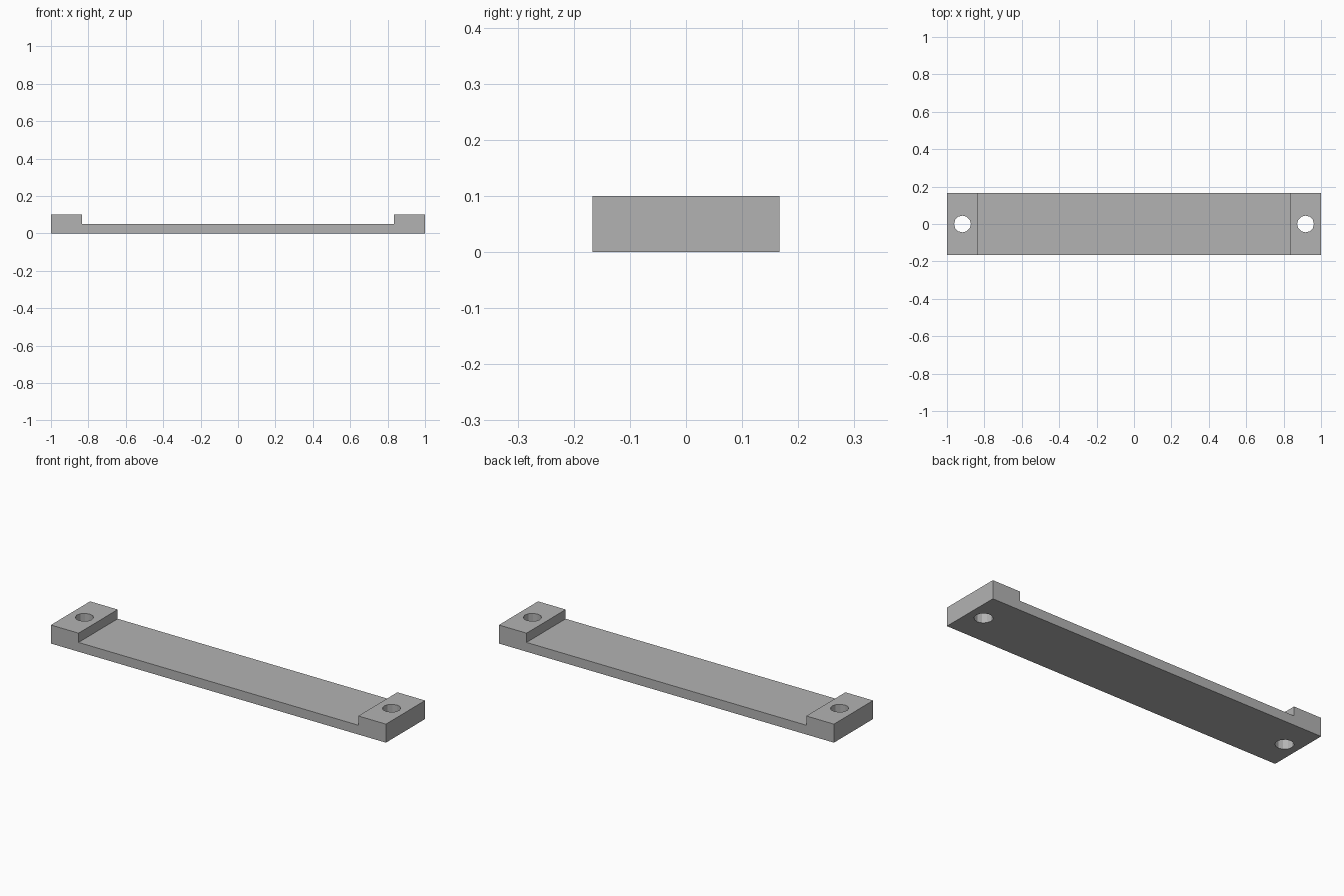
import bpy
import bmesh

if "Cube" in bpy.data.objects:
    bpy.data.objects.remove(bpy.data.objects["Cube"], do_unlink=True)

HALF_WIDTH = 0.167
STEP_X = 0.835
HOLE_X = 0.917
HOLE_RADIUS = 0.045
BASE_Z, PAD_Z = 0.05, 0.1

grey = bpy.data.materials.new("mid grey")
grey.use_nodes = True
colour = (0.45, 0.45, 0.45, 1)
grey.diffuse_color = colour
grey.node_tree.nodes["Principled BSDF"].inputs["Base Color"].default_value = colour

# Mounting bar: stepped side profile swept across the depth
right_half = [(1, 0), (1, PAD_Z), (STEP_X, PAD_Z), (STEP_X, BASE_Z)]
profile = right_half + [(-x, z) for x, z in reversed(right_half)]
bm = bmesh.new()
face = bm.faces.new([bm.verts.new((x, -HALF_WIDTH, z)) for x, z in profile])
swept = bmesh.ops.extrude_face_region(bm, geom=[face])
moved = [v for v in swept["geom"] if isinstance(v, bmesh.types.BMVert)]
bmesh.ops.translate(bm, vec=(0, 2 * HALF_WIDTH, 0), verts=moved)
bmesh.ops.recalc_face_normals(bm, faces=bm.faces)
mesh = bpy.data.meshes.new("mounting_bar")
bm.to_mesh(mesh)
bm.free()
bar = bpy.data.objects.new("mounting_bar", mesh)
bpy.context.collection.objects.link(bar)
mesh.materials.append(grey)

# Screw holes through the raised end pads
for side, name in ((-1, "right"), (1, "left")):
    bpy.ops.mesh.primitive_cylinder_add(
        vertices=12, radius=HOLE_RADIUS, depth=0.4,
        location=(side * HOLE_X, 0, BASE_Z))
    cutter = bpy.context.object
    cutter.name = name + "_hole_cutter"
    cutter.hide_render = True
    cutter.data.materials.append(grey)
    cut = bar.modifiers.new(name + "_hole", "BOOLEAN")
    cut.operation = "DIFFERENCE"
    cut.solver = "EXACT"
    cut.object = cutter
    bpy.ops.object.select_all(action="DESELECT")
    bar.select_set(True)
    bpy.context.view_layer.objects.active = bar
    bpy.ops.object.modifier_apply(modifier=cut.name)
    bpy.data.objects.remove(cutter, do_unlink=True)
